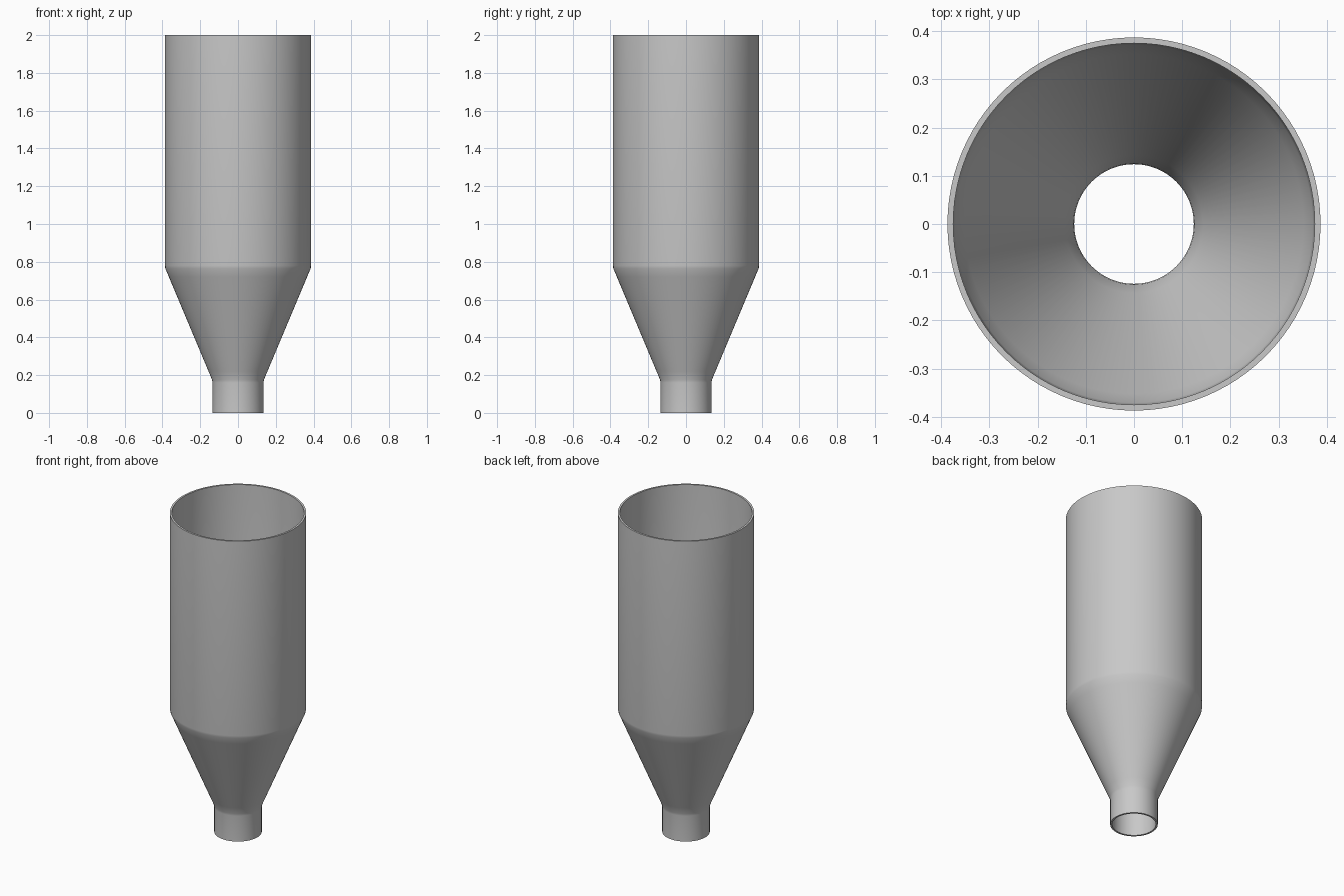
import bpy
import math

cube = bpy.data.objects.get("Cube")
if cube:
    bpy.data.objects.remove(cube, do_unlink=True)

SEGMENTS = 96

# Single metal grey
grey = bpy.data.materials.new("plain grey")
grey.use_nodes = True
colour = (0.58, 0.58, 0.58, 1)
grey.diffuse_color = colour
grey.node_tree.nodes["Principled BSDF"].inputs["Base Color"].default_value = colour


def lathe(name, profile):
    """Revolve a closed (radius, height) profile around z."""
    n = len(profile)
    verts, faces = [], []
    for s in range(SEGMENTS):
        a = 2 * math.pi * s / SEGMENTS
        verts += [(r * math.cos(a), r * math.sin(a), z) for r, z in profile]
        t = (s + 1) % SEGMENTS
        for i in range(n):
            j = (i + 1) % n
            faces.append((s * n + i, t * n + i, t * n + j, s * n + j))
    mesh = bpy.data.meshes.new(name)
    mesh.from_pydata(verts, [], faces)
    mesh.materials.append(grey)
    obj = bpy.data.objects.new(name, mesh)
    bpy.context.collection.objects.link(obj)
    bpy.ops.object.select_all(action="DESELECT")
    obj.select_set(True)
    bpy.context.view_layer.objects.active = obj
    bpy.ops.object.shade_smooth_by_angle(angle=math.radians(35))
    return obj


# Outer wall going up, with support loops that keep the bends tight
outer = [(0.135, 0), (0.135, 0.16), (0.137, 0.175), (0.156, 0.22),
         (0.366, 0.72), (0.385, 0.765), (0.387, 0.78), (0.387, 2)]
# Inner wall going down
inner = [(0.375, 2), (0.373, 0.785), (0.371, 0.77), (0.352, 0.725),
         (0.143, 0.225), (0.126, 0.18), (0.124, 0.165), (0.124, 0)]

lathe("hopper_funnel", outer + inner)
